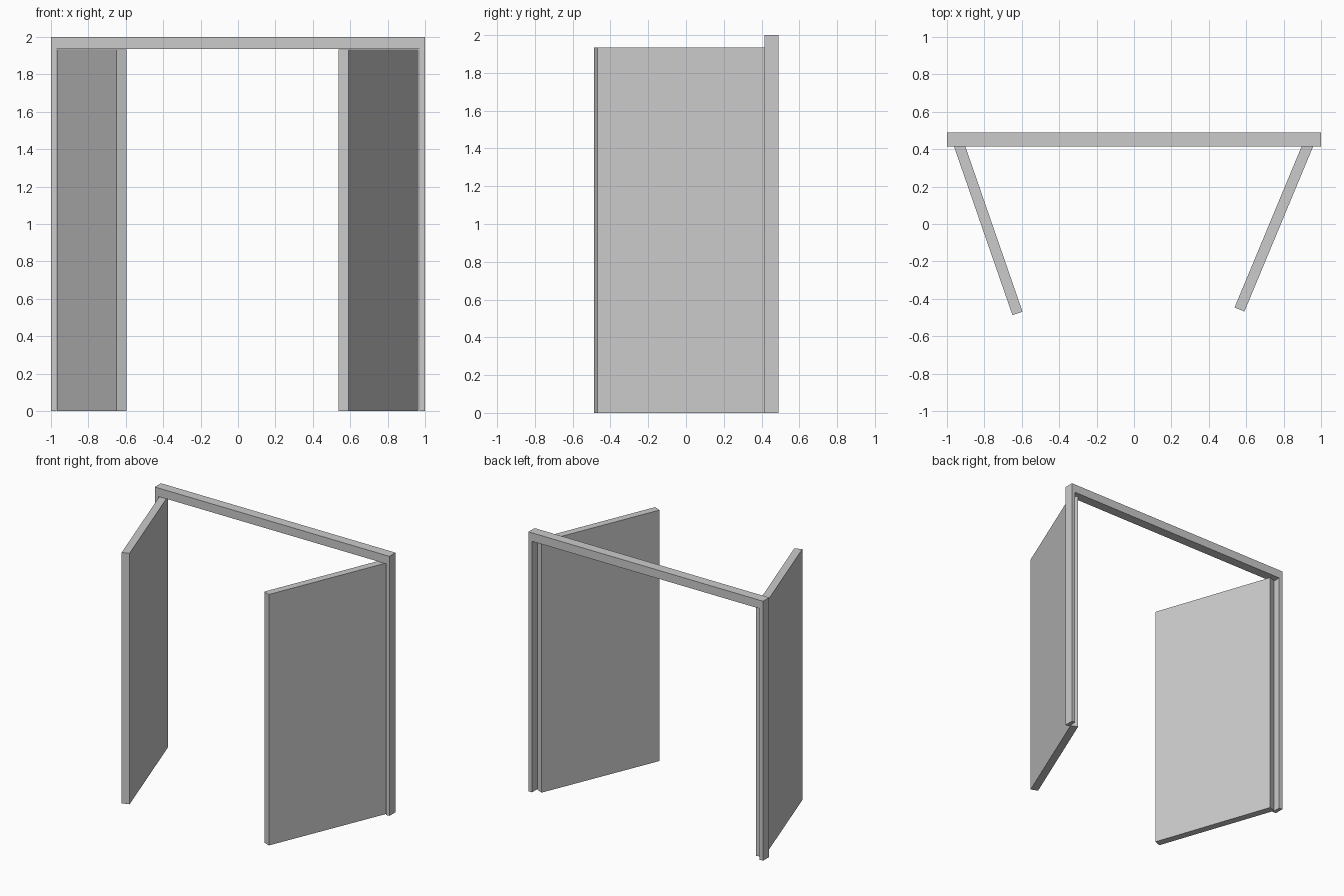
import bpy, bmesh, math
from mathutils import Matrix, Vector

if "Cube" in bpy.data.objects:
    bpy.data.objects.remove(bpy.data.objects["Cube"])


def prism(name, outline, depth, matrix=Matrix()):
    """Extrude a flat outline (list of 3D points) along the depth vector."""
    bm = bmesh.new()
    face = bm.faces.new([bm.verts.new(p) for p in outline])
    ext = bmesh.ops.extrude_face_region(bm, geom=[face])
    verts = [g for g in ext["geom"] if isinstance(g, bmesh.types.BMVert)]
    bmesh.ops.translate(bm, verts=verts, vec=Vector(depth))
    bmesh.ops.recalc_face_normals(bm, faces=bm.faces[:])
    mesh = bpy.data.meshes.new(name)
    bm.to_mesh(mesh)
    bm.free()
    obj = bpy.data.objects.new(name, mesh)
    obj.matrix_world = matrix
    bpy.context.collection.objects.link(obj)
    return obj


# Door frame: one U-shaped outline, thin jambs and a deeper lintel
JAMB, OPENING = 0.97, 1.935
frame = [(-1, 0), (-JAMB, 0), (-JAMB, OPENING), (JAMB, OPENING),
         (JAMB, 0), (1, 0), (1, 2), (-1, 2)]
prism("door_frame", [(x, 0.415, z) for x, z in frame], (0, 0.075, 0))

# Two door leaves, each hinged at its outer corner and swung open to the front
LENGTH, THICK = 0.975, 0.057
for name, side, hinge, angle in (("left_door", -1, (-0.969, 0.434), 19.1),
                                 ("right_door", 1, (0.965, 0.432), 22.6)):
    inner = -side * THICK
    leaf = [(0, 0, 0), (inner, 0, 0), (inner, -LENGTH, 0), (0, -LENGTH, 0)]
    pose = (Matrix.Translation((*hinge, 0))
            @ Matrix.Rotation(-side * math.radians(angle), 4, 'Z'))
    prism(name, leaf, (0, 0, OPENING - 0.001), pose)
